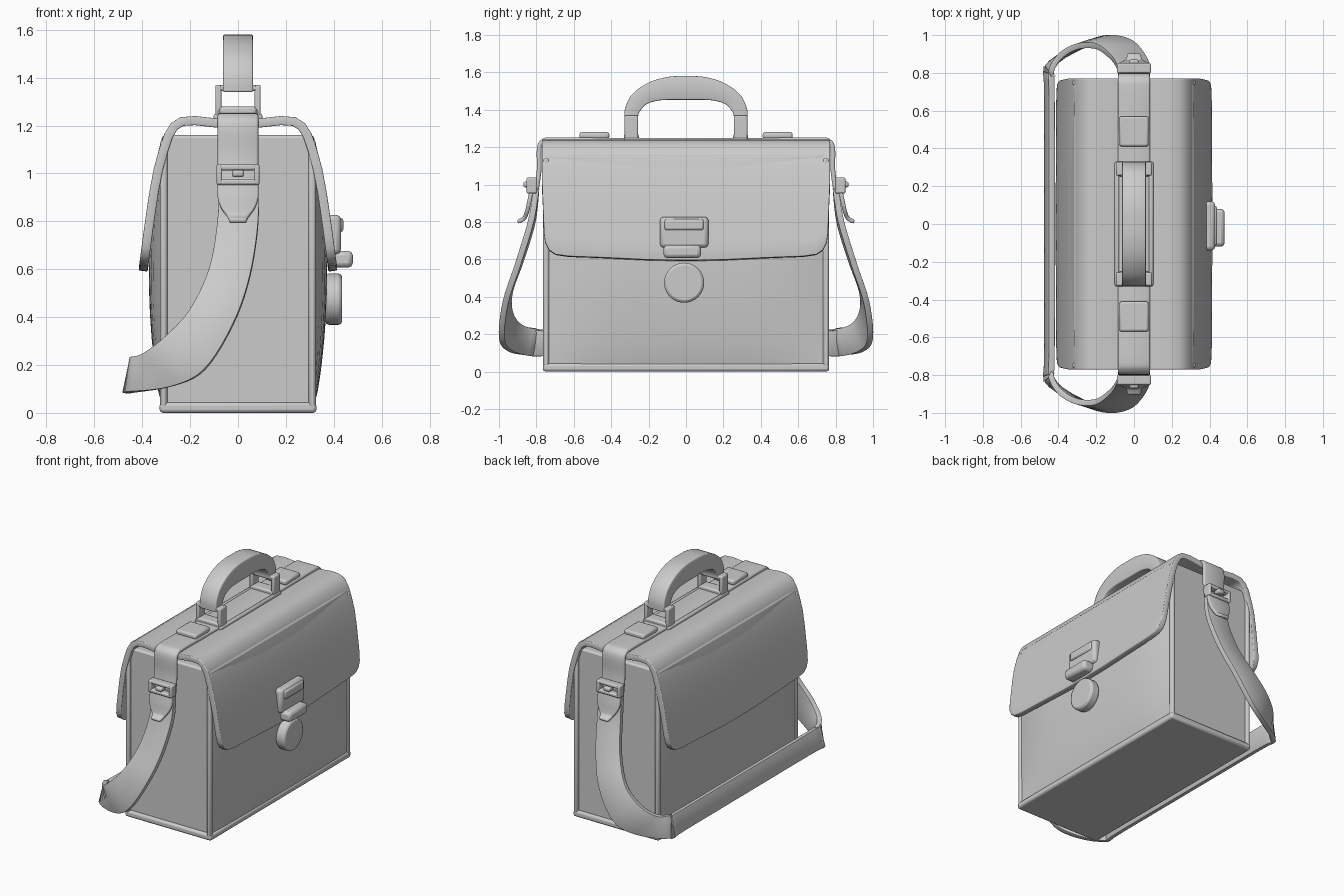
import bpy, bmesh, math
from mathutils import Vector

if "Cube" in bpy.data.objects:
    bpy.data.objects.remove(bpy.data.objects["Cube"])


def finish(name, bm, bevel=0, thick=0, offset=0, segs=2):
    me = bpy.data.meshes.new(name)
    bm.to_mesh(me)
    bm.free()
    ob = bpy.data.objects.new(name, me)
    bpy.context.collection.objects.link(ob)
    bpy.ops.object.select_all(action='DESELECT')
    ob.select_set(True)
    bpy.context.view_layer.objects.active = ob
    if thick:
        m = ob.modifiers.new("thickness", 'SOLIDIFY')
        m.thickness, m.offset = thick, offset
    if bevel:
        m = ob.modifiers.new("bevel", 'BEVEL')
        m.width, m.segments, m.angle_limit = bevel, segs, math.radians(40)
    bpy.ops.object.shade_smooth_by_angle(angle=math.radians(40))
    return ob


def add_box(bm, c, s):
    vs = bmesh.ops.create_cube(bm, size=1)["verts"]
    for v in vs:
        v.co = Vector([c[k] + v.co[k] * s[k] for k in range(3)])


def box(name, c, s, bevel=0.01):
    bm = bmesh.new()
    add_box(bm, c, s)
    return finish(name, bm, bevel)


def sheet(name, rows, thick, offset=0, bevel=0.01):
    """Grid surface from rows of points, thickened."""
    bm = bmesh.new()
    vs = [[bm.verts.new(p) for p in r] for r in rows]
    for a, b in zip(vs, vs[1:]):
        for j in range(len(a) - 1):
            bm.faces.new((a[j], b[j], b[j + 1], a[j + 1]))
    return finish(name, bm, bevel, thick, offset)


def smooth(rows, n=5):
    """Catmull-Rom interpolation between rows."""
    rows = [[Vector(p) for p in r] for r in rows]
    ext = [rows[0]] + rows + [rows[-1]]
    out = []
    for i in range(1, len(ext) - 2):
        for k in range(n):
            t = k / n
            out.append([0.5 * (2 * b + (c - a) * t + (2 * a - 5 * b + 4 * c - d) * t ** 2
                               + (3 * b - a - 3 * c + d) * t ** 3)
                        for a, b, c, d in zip(*ext[i - 1:i + 3])])
    return out + [rows[-1]]


def flip(rows):
    return [[(x, -y, z) for x, y, z in r] for r in reversed(rows)]


def frame(name, c, w, h, bar, depth):
    """Rectangular ring standing in the xz plane."""
    bm = bmesh.new()
    for s in (-1, 1):
        add_box(bm, (c[0] + s * (w - bar) / 2, c[1], c[2]), (bar, depth, h))
        add_box(bm, (c[0], c[1], c[2] + s * (h - bar) / 2), (w, depth * 0.96, bar))
    return finish(name, bm, 0.008)


# Bag body with front and back panels bulging in the middle
bm = bmesh.new()
bmesh.ops.create_cube(bm, size=1)
bmesh.ops.subdivide_edges(bm, edges=bm.edges[:], cuts=15, use_grid_fill=True)
for v in bm.verts:
    y, t = v.co.y * 2, v.co.z + 0.5
    bulge = (1 - y ** 4) * max(0, math.sin(math.pi * t)) ** 0.7
    v.co = Vector((v.co.x * (0.63 + 0.115 * bulge), y * 0.745, 0.02 + t * 1.14))
finish("bag_body", bm, 0.012)
box("base_slab", (0, 0, 0.022), (0.655, 1.53, 0.044), 0.014)
for sx in (-1, 1):
    for sy in (-1, 1):
        box("corner_piping", (sx * 0.31, sy * 0.748, 0.58), (0.03, 0.034, 1.12), 0.012)

# Flap draped over the top, with rounded lower corners
half = [(0.415, 0), (0.408, 0.2), (0.395, 0.45), (0.378, 0.7), (0.352, 1.0)]
crown = [(0.33, 1.10), (0.308, 1.165), (0.28, 1.21), (0.24, 1.235), (0.18, 1.24), (0.09, 1.23)]
edge = [(0.77, 0.74), (0.765, 0.69), (0.745, 0.65), (0.71, 0.627), (0.64, 0.617),
        (0.45, 0.61), (0.2, 0.598)]
cols = [(-y, z) for y, z in edge] + [(0, 0.595)] + edge[::-1]


def flap_row(sx, x, t=None, z=None):
    row = []
    for y, zb in cols:
        zz = z if z else zb + (1.02 - zb) * t
        inset = 1 - 0.02 * (1.02 - min(zz, 1.02)) / 0.4
        xx = x if z else 0.352 + 0.063 * min(1, (1.02 - zz) / 0.42) ** 0.85
        row.append((sx * xx, y * inset, zz))
    return row


left = [flap_row(-1, x, t=t) for x, t in half] + [flap_row(-1, x, z=z) for x, z in crown]
right = [flap_row(1, x, t=t) for x, t in half] + [flap_row(1, x, z=z) for x, z in crown]
sheet("flap", left + [flap_row(1, 0, z=1.222)] + right[::-1], 0.038, -1, 0.012)

# Strap over the top and down both ends
w = 0.085
top = [[(-w, y, z), (w, y, z)] for y, z in
       ((0.35, 1.235), (0.70, 1.24), (0.765, 1.23), (0.785, 1.19), (0.785, 1.08), (0.80, 0.97))]
sheet("top_strap", smooth(flip(top), 4) + smooth(top, 4), 0.025)

# Shoulder strap looping round the back
strap = [[(-.08, .80, .98), (.08, .80, .98)],
         [(-.085, .82, .80), (.085, .83, .80)],
         [(-.12, .88, .60), (.05, .90, .57)],
         [(-.20, .94, .43), (-.02, .965, .37)],
         [(-.30, .94, .32), (-.14, .985, .18)],
         [(-.39, .89, .25), (-.28, .94, .11)],
         [(-.44, .80, .23), (-.46, .83, .085)],
         [(-.435, .66, .22), (-.46, .66, .085)]]
sheet("shoulder_strap", smooth(strap + flip(strap)), 0.032)

# Carrying handle arch
arch = [[(0, y, z), (0, v, u)] for y, z, v, u in
        ((.33, 1.34, .26, 1.34), (.325, 1.41, .25, 1.385), (.285, 1.485, .21, 1.43),
         (.20, 1.545, .14, 1.45), (.10, 1.575, .07, 1.453), (0, 1.58, 0, 1.453))]
sheet("handle", smooth(arch + flip(arch)[1:]), 0.125, 0, 0.02)

for s in (-1, 1):
    # Handle mounts and the raised keepers on the top strap
    frame("handle_ring", (0, s * 0.292, 1.30), 0.19, 0.14, 0.026, 0.072)
    box("handle_foot", (0, s * 0.292, 1.245), (0.17, 0.08, 0.05))
    box("strap_keeper", (0, s * 0.49, 1.262), (0.155, 0.16, 0.036), 0.012)
    box("handle_rail", (s * 0.09, 0, 1.235), (0.025, 0.66, 0.03))
    # End buckle, its pin and the flared strap tip
    frame("buckle", (0, s * 0.825, 0.995), 0.18, 0.085, 0.024, 0.055)
    box("buckle_pin", (0, s * 0.845, 1.0), (0.05, 0.05, 0.03))
    tip = [[(-a, s * y, z), (a, s * y, z)] for a, y, z in
           ((.085, .825, .97), (.085, .84, .90), (.07, .85, .855), (.045, .865, .82), (.035, .90, .80))]
    sheet("strap_tip", smooth(tip, 4), 0.022)

# Front clasp: plate, raised bar, latch and round lock plate
box("clasp_plate", (0.395, -0.01, 0.745), (0.07, 0.26, 0.165), 0.02)
box("clasp_bar", (0.425, -0.01, 0.785), (0.03, 0.21, 0.06), 0.012)
box("clasp_latch", (0.435, -0.02, 0.642), (0.09, 0.2, 0.07), 0.02)
bm = bmesh.new()
bmesh.ops.create_cone(bm, cap_ends=True, segments=40, radius1=0.107, radius2=0.107, depth=0.07)
for v in bm.verts:
    v.co = Vector((0.40 + v.co.z, -0.01 + v.co.x, 0.475 + v.co.y))
finish("lock_disc", bm, 0.015)
